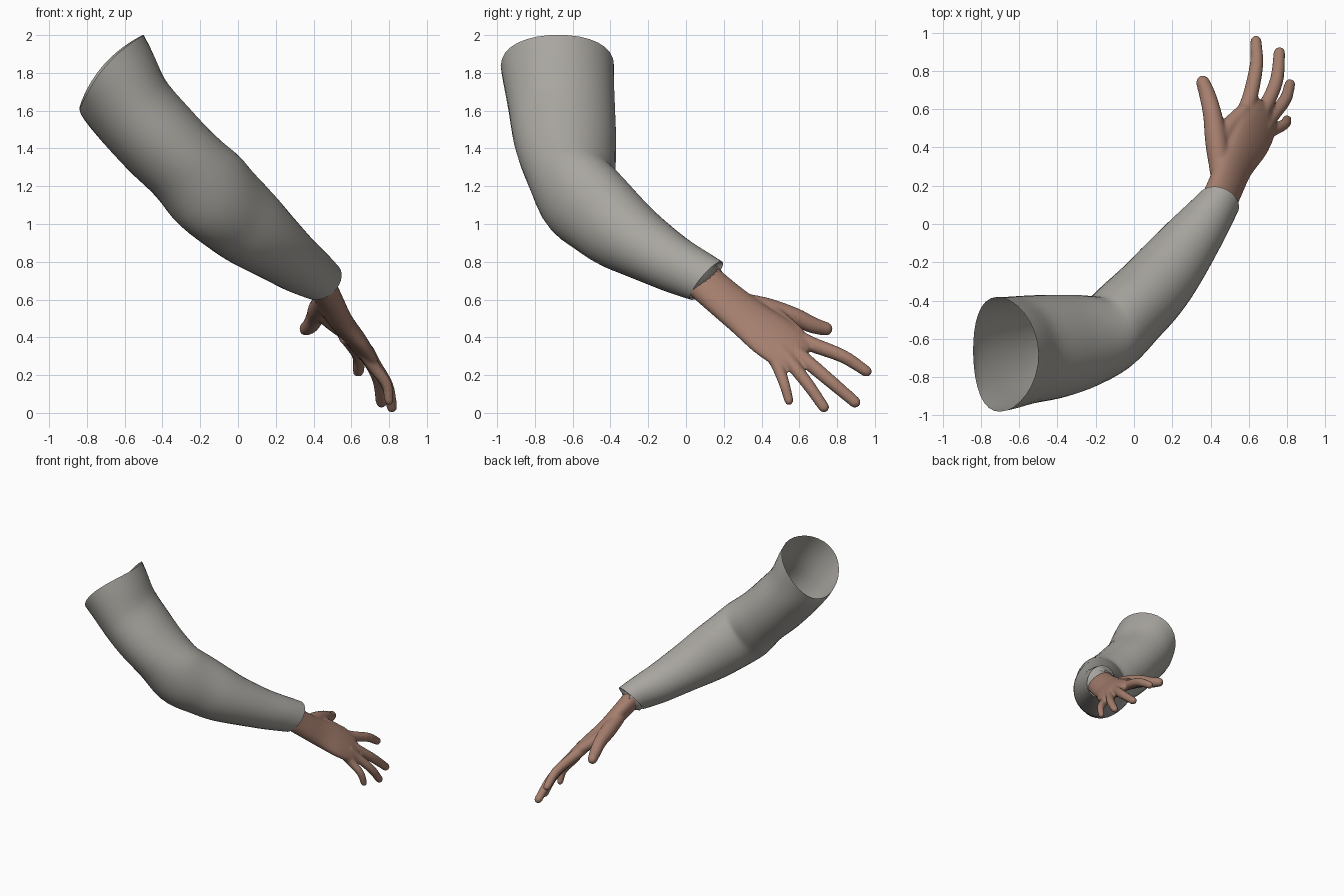
import bpy, bmesh, math
from mathutils import Vector

cube = bpy.data.objects.get("Cube")
if cube:
    bpy.data.objects.remove(cube)

UP = Vector((0, 0, 1))
ACROSS = Vector((-0.5, 0.68, 0.54))   # little-finger side to thumb side
SHOULDER_CUT = Vector((0.75, 0.02, -0.65))   # directions the open ends face along
CUFF_CUT = Vector((0.28, 0.72, -0.63))


def material(name, rgb):
    m = bpy.data.materials.new(name)
    m.use_nodes = True
    m.diffuse_color = (*rgb, 1)
    bsdf = m.node_tree.nodes["Principled BSDF"]
    bsdf.inputs["Base Color"].default_value = (*rgb, 1)
    bsdf.inputs["Roughness"].default_value = 0.8
    return m


def spline(keys, steps):
    """Catmull-Rom through rows of (x, y, z, half width, half depth)."""
    rows = [Vector(k) for k in keys]
    rows = [2 * rows[0] - rows[1]] + rows + [2 * rows[-1] - rows[-2]]
    out = []
    for a, b, c, d in zip(rows, rows[1:], rows[2:], rows[3:]):
        for i in range(steps):
            t = i / steps
            out.append(0.5 * (2 * b + (c - a) * t + (2 * a - 5 * b + 4 * c - d) * t**2
                              + (3 * b - a - 3 * c + d) * t**3))
    return out + [rows[-2]]


def loft(bm, keys, steps=4, sides=32, ref=None, cuts=None, rim=0.0):
    """Skin elliptical rings along a path. Without cuts the ends are capped;
    with cuts they stay open and face along them. rim lifts the first ring's sides."""
    rows = spline(keys, steps)
    pts = [Vector(r[:3]) for r in rows]
    last = len(pts) - 1
    rings = []
    for i, row in enumerate(rows):
        t = (pts[min(i + 1, last)] - pts[max(i - 1, 0)]).normalized()
        near_start = max(0, 1 - i / steps)
        if cuts:
            t = t.lerp(cuts[0], near_start)
            t = t.lerp(cuts[1], max(0, 1 - (last - i) / steps)).normalized()
        u = (ref - t * ref.dot(t)) if ref else UP.cross(t)
        u.normalize()
        v = t.cross(u)
        ring = []
        for k in range(sides):
            a = math.tau * k / sides
            p = pts[i] + u * row[3] * math.cos(a) + v * row[4] * math.sin(a)
            ring.append(bm.verts.new(p - t * rim * near_start * math.cos(a) ** 2))
        rings.append(ring)
    for r0, r1 in zip(rings, rings[1:]):
        for k in range(sides):
            n = (k + 1) % sides
            bm.faces.new((r0[k], r0[n], r1[n], r1[k]))
    if not cuts:
        bm.faces.new(rings[0][::-1])
        bm.faces.new(rings[-1])


def finish(name, bm, mat):
    me = bpy.data.meshes.new(name)
    bm.normal_update()
    bm.to_mesh(me)
    bm.free()
    me.materials.append(mat)
    me.shade_smooth()
    ob = bpy.data.objects.new(name, me)
    bpy.context.collection.objects.link(ob)
    return ob


cloth = material("warm grey cloth", (0.395, 0.38, 0.35))
skin = material("brown skin", (0.375, 0.21, 0.155))

# Sleeve: open tube from shoulder over the bent elbow to the cuff
bm = bmesh.new()
loft(bm, [
    (-0.67, -0.68, 1.805, 0.30, 0.26),
    (-0.585, -0.66, 1.64, 0.285, 0.235),
    (-0.42, -0.64, 1.45, 0.272, 0.23),
    (-0.275, -0.615, 1.305, 0.247, 0.225),
    (-0.14, -0.575, 1.165, 0.21, 0.245),
    (-0.02, -0.46, 1.055, 0.2, 0.232),
    (0.08, -0.36, 0.97, 0.193, 0.213),
    (0.18, -0.24, 0.89, 0.18, 0.183),
    (0.31, -0.07, 0.79, 0.15, 0.152),
    (0.44, 0.108, 0.70, 0.112, 0.132)], cuts=(SHOULDER_CUT, CUFF_CUT), rim=0.05)
finish("sleeve", bm, cloth)

# Cuff lining: short turned-in band inside the sleeve end
bm = bmesh.new()
loft(bm, [(0.44, 0.108, 0.70, 0.112, 0.132), (0.425, 0.085, 0.715, 0.10, 0.117),
          (0.38, 0.025, 0.75, 0.10, 0.117)], cuts=(CUFF_CUT, CUFF_CUT))
finish("cuff_lining", bm, cloth)

# Hand: palm, fingers and thumb fused into one smooth skin
bm = bmesh.new()
loft(bm, [
    (0.38, 0.01, 0.78, 0.10, 0.08),
    (0.43, 0.09, 0.70, 0.11, 0.075),
    (0.48, 0.20, 0.605, 0.115, 0.068),
    (0.535, 0.33, 0.50, 0.124, 0.062),
    (0.615, 0.46, 0.40, 0.142, 0.052),
    (0.665, 0.555, 0.325, 0.13, 0.044),
    (0.685, 0.60, 0.285, 0.10, 0.03)], ref=ACROSS)

digits = {
    "index": [(0.57, 0.57, 0.41, 0.044), (0.605, 0.66, 0.365, 0.041),
              (0.64, 0.83, 0.30, 0.036), (0.637, 0.955, 0.22, 0.03)],
    "middle": [(0.645, 0.55, 0.35, 0.043), (0.69, 0.62, 0.29, 0.039),
               (0.745, 0.75, 0.18, 0.036), (0.76, 0.895, 0.057, 0.031)],
    "ring": [(0.68, 0.50, 0.33, 0.041), (0.72, 0.56, 0.26, 0.037),
             (0.79, 0.65, 0.145, 0.033), (0.815, 0.73, 0.03, 0.029)],
    "little": [(0.675, 0.45, 0.32, 0.039), (0.715, 0.485, 0.25, 0.034),
               (0.785, 0.52, 0.155, 0.029), (0.80, 0.545, 0.065, 0.025)],
    "thumb": [(0.455, 0.21, 0.615, 0.05), (0.445, 0.31, 0.58, 0.055),
              (0.43, 0.43, 0.55, 0.059), (0.41, 0.57, 0.51, 0.05),
              (0.385, 0.67, 0.465, 0.044), (0.36, 0.74, 0.445, 0.037)],
    "web": [(0.45, 0.44, 0.53, 0.05), (0.50, 0.515, 0.48, 0.045), (0.57, 0.59, 0.42, 0.038)],
}
for path in digits.values():
    loft(bm, [(*p, p[3]) for p in path], sides=16, ref=ACROSS)
    tip = bmesh.ops.create_uvsphere(bm, u_segments=16, v_segments=10, radius=path[-1][3])
    bmesh.ops.translate(bm, verts=tip["verts"], vec=Vector(path[-1][:3]))

hand = finish("hand", bm, skin)
remesh = hand.modifiers.new("fuse", "REMESH")
remesh.mode = "VOXEL"
remesh.voxel_size = 0.009
remesh.use_smooth_shade = True
soft = hand.modifiers.new("soften", "SMOOTH")
soft.factor = 0.5
soft.iterations = 8
